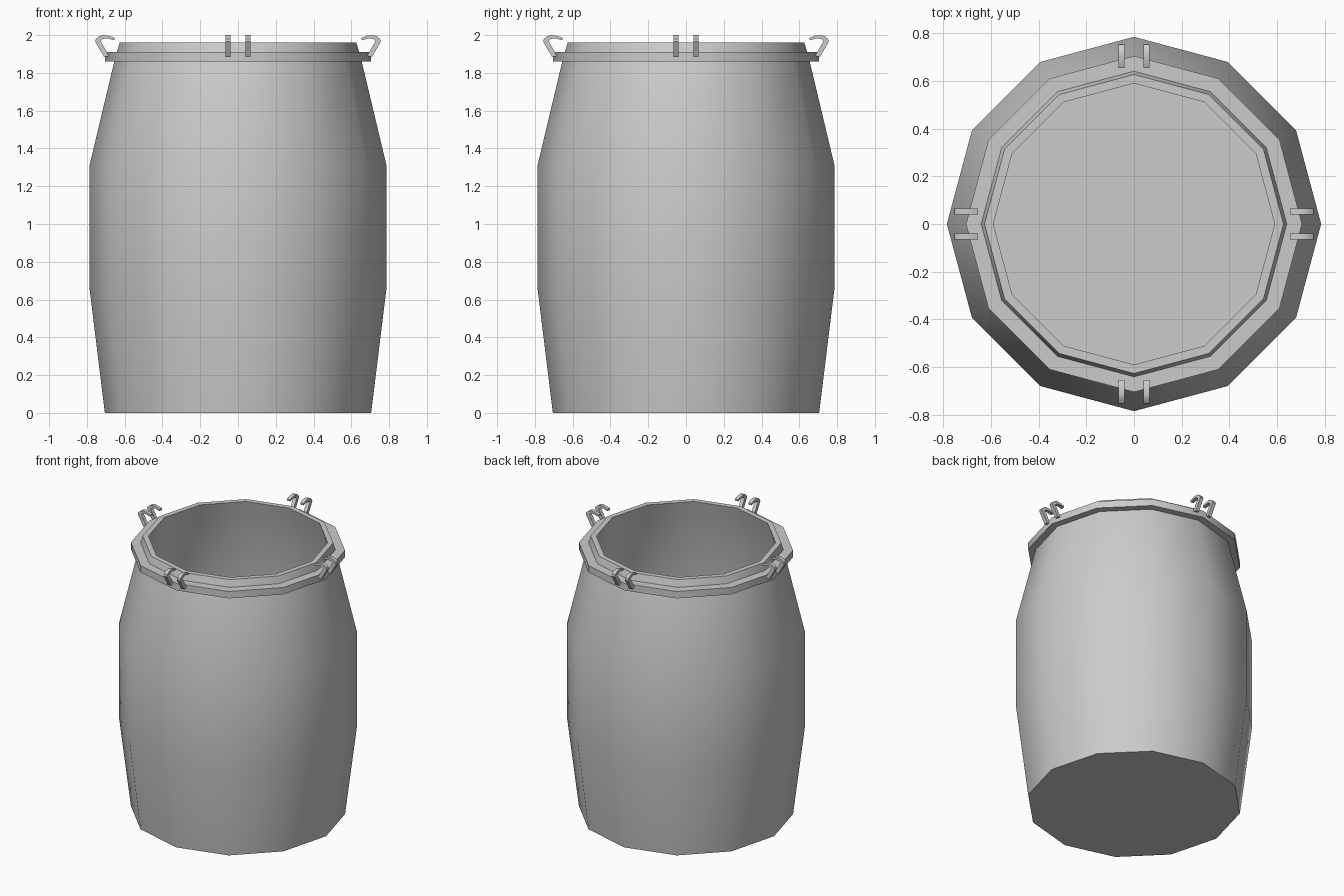
import bpy
import bmesh
import math
from mathutils import Matrix

SIDES = 12

cube = bpy.data.objects.get("Cube")
if cube:
    bpy.data.objects.remove(cube, do_unlink=True)

grey = bpy.data.materials.new("plain grey")
grey.use_nodes = True
colour = (0.6, 0.6, 0.6, 1)
grey.diffuse_color = colour
grey.node_tree.nodes["Principled BSDF"].inputs["Base Color"].default_value = colour


def finish(name, bm, angle):
    bmesh.ops.recalc_face_normals(bm, faces=bm.faces[:])
    mesh = bpy.data.meshes.new(name)
    bm.to_mesh(mesh)
    bm.free()
    mesh.materials.append(grey)
    obj = bpy.data.objects.new(name, mesh)
    bpy.context.collection.objects.link(obj)
    bpy.ops.object.select_all(action="DESELECT")
    obj.select_set(True)
    bpy.context.view_layer.objects.active = obj
    bpy.ops.object.shade_smooth_by_angle(angle=math.radians(angle))
    return obj


def lathe(name, profile, closed):
    """Sweep (radius, height) points around z; open profiles get end caps."""
    bm = bmesh.new()
    rings = []
    for r, z in profile:
        turns = [math.tau * i / SIDES for i in range(SIDES)]
        rings.append([bm.verts.new((r * math.cos(a), r * math.sin(a), z)) for a in turns])
    pairs = list(zip(rings, rings[1:]))
    if closed:
        pairs.append((rings[-1], rings[0]))
    else:
        bm.faces.new(rings[0])
        bm.faces.new(rings[-1])
    for low, high in pairs:
        for i in range(SIDES):
            j = (i + 1) % SIDES
            bm.faces.new((low[i], low[j], high[j], high[i]))
    return finish(name, bm, 40)


# Hollow barrel: outer wall, rim, inner wall and floor
lathe("barrel_body", [
    (0.705, 0), (0.785, 0.65), (0.785, 1.315), (0.655, 1.86), (0.627, 1.96),
    (0.59, 1.96), (0.615, 1.86), (0.745, 1.31), (0.745, 0.65), (0.67, 0.04),
], closed=False)

# Collar below the rim
lathe("rim_collar", [(0.64, 1.86), (0.705, 1.86), (0.705, 1.91), (0.63, 1.91)], closed=True)

# Paired hooks on four sides, curling inwards
hook = [
    (0.675, 1.89), (0.71, 1.885), (0.756, 1.965), (0.752, 1.98), (0.735, 1.994),
    (0.715, 2.0), (0.685, 1.997), (0.655, 1.986), (0.655, 1.973),
    (0.69, 1.982), (0.715, 1.98), (0.728, 1.968), (0.69, 1.903),
]
for number, side in enumerate(("left", "back", "right", "front")):
    for label, offset in (("a", -0.053), ("b", 0.053)):
        bm = bmesh.new()
        face = bm.faces.new([bm.verts.new((r, offset - 0.013, z)) for r, z in hook])
        new = bmesh.ops.extrude_face_region(bm, geom=[face])["geom"]
        moved = [v for v in new if isinstance(v, bmesh.types.BMVert)]
        bmesh.ops.translate(bm, verts=moved, vec=(0, 0.026, 0))
        bm.transform(Matrix.Rotation(number * math.pi / 2, 4, "Z"))
        finish(f"{side}_hook_{label}", bm, 30)
